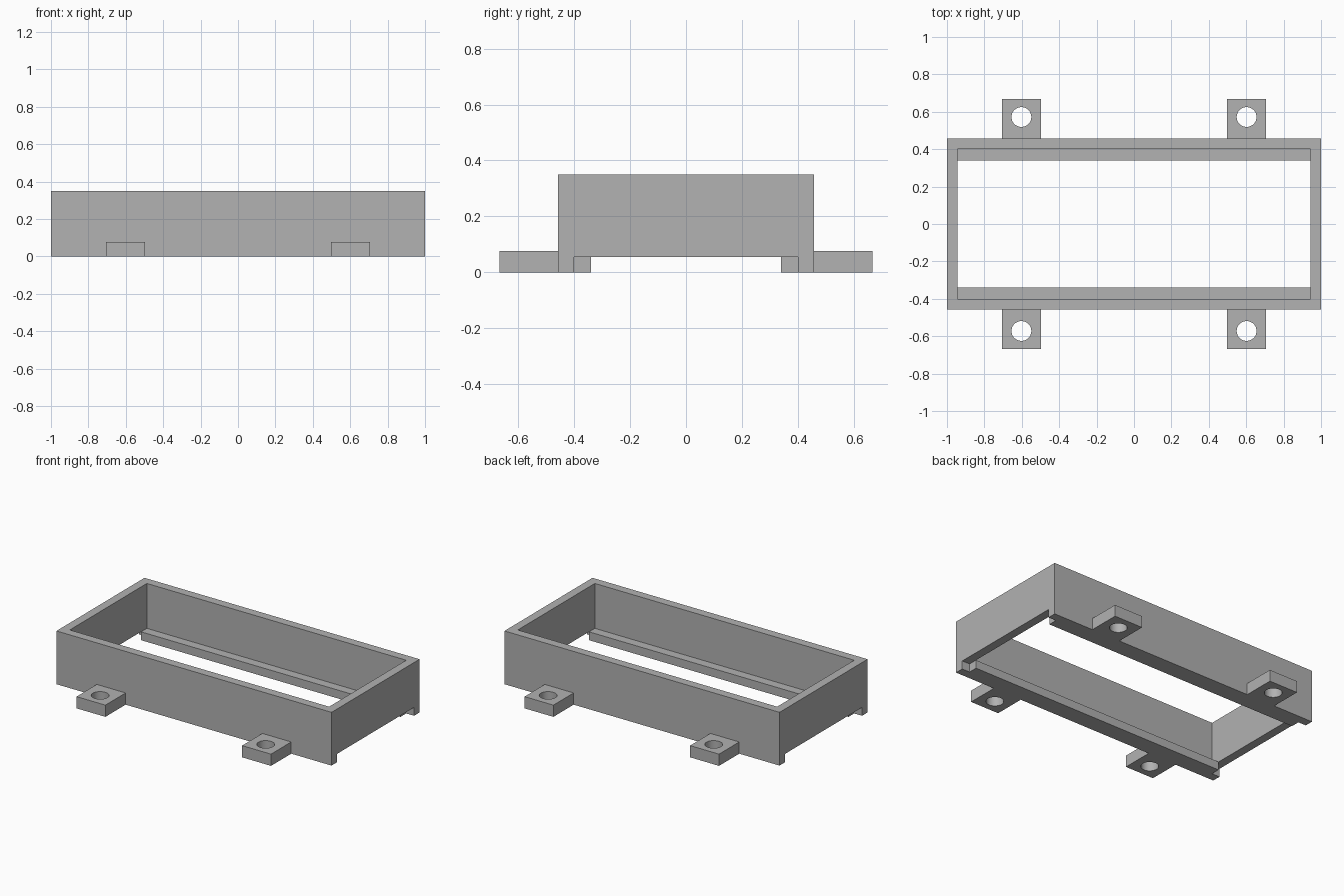
import bpy
import bmesh
from math import radians

cube = bpy.data.objects.get("Cube")
if cube:
    bpy.data.objects.remove(cube, do_unlink=True)

# Main dimensions
HALF_X, HALF_Y, HEIGHT = 1.0, 0.457, 0.35
WALL = 0.057
IN_X, IN_Y = HALF_X - WALL, HALF_Y - WALL
OPEN_Y = 0.34          # inner edge of the ledges
LEDGE_Z = 0.055
TAB_X, TAB_HALF, TAB_Z = 0.602, 0.105, 0.077
TAB_END, HOLE_Y, HOLE_R = 0.667, 0.572, 0.053

grey = bpy.data.materials.new("plain grey")
grey.use_nodes = True
colour = (0.445, 0.445, 0.445, 1)
grey.diffuse_color = colour
grey.node_tree.nodes["Principled BSDF"].inputs["Base Color"].default_value = colour


def add_object(name, bm):
    mesh = bpy.data.meshes.new(name)
    bm.to_mesh(mesh)
    bm.free()
    mesh.materials.append(grey)
    obj = bpy.data.objects.new(name, mesh)
    bpy.context.collection.objects.link(obj)
    return obj


def box(name, x, y, z):
    """Box spanning the (low, high) pairs x, y and z."""
    bm = bmesh.new()
    bmesh.ops.create_cube(bm, size=1)
    for v in bm.verts:
        v.co = [lo + (c + 0.5) * (hi - lo) for c, (lo, hi) in zip(v.co, (x, y, z))]
    return add_object(name, bm)


def cylinder(name, radius, depth, location):
    bm = bmesh.new()
    bmesh.ops.create_cone(bm, cap_ends=True, segments=48, radius1=radius,
                          radius2=radius, depth=depth)
    bmesh.ops.translate(bm, verts=bm.verts, vec=location)
    return add_object(name, bm)


def cut(target, cutter):
    """Subtract the cutter, apply the result and discard the cutter."""
    bpy.context.view_layer.objects.active = target
    mod = target.modifiers.new("cut", "BOOLEAN")
    mod.operation = "DIFFERENCE"
    mod.solver = "EXACT"
    mod.object = cutter
    bpy.ops.object.modifier_apply(modifier=mod.name)
    bpy.data.objects.remove(cutter, do_unlink=True)


# Frame: open box with a ledge along each long wall
frame = box("frame", (-HALF_X, HALF_X), (-HALF_Y, HALF_Y), (0, HEIGHT))
cut(frame, box("pocket", (-IN_X, IN_X), (-IN_Y, IN_Y), (LEDGE_Z, 1)))
cut(frame, box("opening", (-IN_X, IN_X), (-OPEN_Y, OPEN_Y), (-1, 1)))

# Raised underside of the two end walls
for side in (-1, 1):
    span = sorted((side * IN_X, side * 2))
    cut(frame, box("end_notch", span, (-IN_Y, IN_Y), (-1, LEDGE_Z)))

# Four mounting tabs with screw holes
for end, end_name in ((-1, "front"), (1, "back")):
    for side, side_name in ((-1, "right"), (1, "left")):
        x = side * TAB_X
        tab = box(f"{end_name}_{side_name}_tab", (x - TAB_HALF, x + TAB_HALF),
                  sorted((end * HALF_Y, end * TAB_END)), (0, TAB_Z))
        cut(tab, cylinder("hole", HOLE_R, 1, (x, end * HOLE_Y, 0)))
        bpy.ops.object.select_all(action="DESELECT")
        tab.select_set(True)
        bpy.context.view_layer.objects.active = tab
        bpy.ops.object.shade_smooth_by_angle(angle=radians(30))
